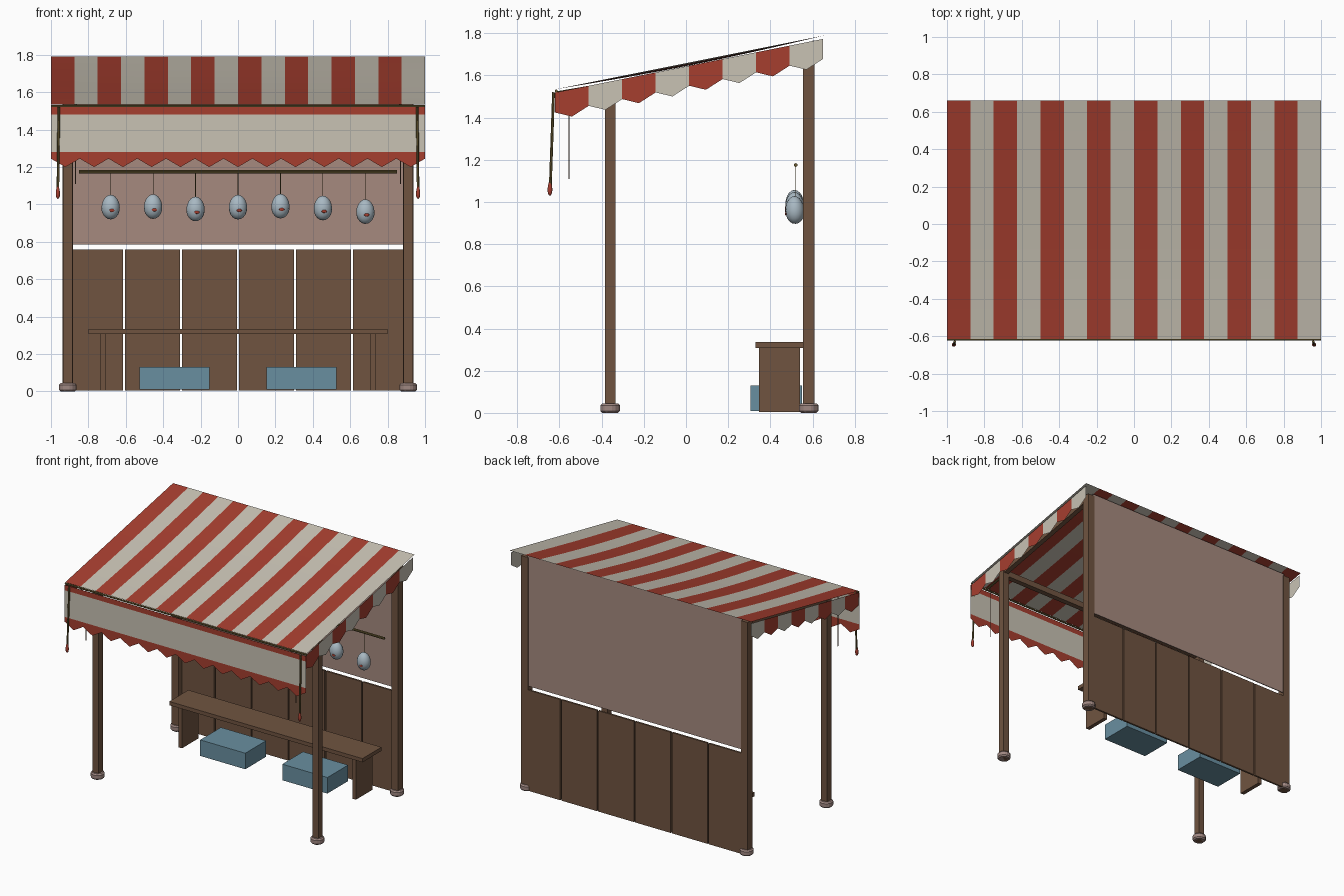
import bpy, bmesh, math
from mathutils import Vector

cube = bpy.data.objects.get("Cube")
if cube:
    bpy.data.objects.remove(cube, do_unlink=True)


def material(name, *srgb):
    lin = [(c / 255 / 12.92) if c < 11 else ((c / 255 + 0.055) / 1.055) ** 2.4 for c in srgb] + [1]
    m = bpy.data.materials.new(name)
    m.use_nodes = True
    m.diffuse_color = lin
    m.node_tree.nodes["Principled BSDF"].inputs["Base Color"].default_value = lin
    return m


RED = material("red canvas", 166, 62, 47)
CREAM = material("cream canvas", 200, 194, 180)
WOOD = material("brown wood", 112, 84, 64)
CLOTH = material("dusty pink cloth", 166, 138, 127)
STONE = material("pinkish stone", 160, 136, 130)
BAMBOO = material("olive bamboo", 104, 90, 50)
BLUE = material("blue crate", 105, 143, 160)
SHELL = material("pale grey", 168, 184, 194)


def finish(name, bm, mats, smooth=False):
    mesh = bpy.data.meshes.new(name)
    bm.to_mesh(mesh)
    bm.free()
    for m in mats:
        mesh.materials.append(m)
    if smooth:
        for p in mesh.polygons:
            p.use_smooth = True
    obj = bpy.data.objects.new(name, mesh)
    bpy.context.collection.objects.link(obj)
    return obj


def box(name, x, y, z, mat):
    """Box from (low, high) ranges."""
    bm = bmesh.new()
    bmesh.ops.create_cube(bm, size=1)
    for v in bm.verts:
        v.co = [r[0] + (c + 0.5) * (r[1] - r[0]) for c, r in zip(v.co, (x, y, z))]
    return finish(name, bm, [mat])


def rod(name, a, b, radius, mat, sides=8, turn=0.0):
    """Straight bar between two points; four sides make a square beam."""
    a, b = Vector(a), Vector(b)
    bm = bmesh.new()
    bmesh.ops.create_cone(bm, cap_ends=True, segments=sides, radius1=radius,
                          radius2=radius, depth=(b - a).length)
    for v in bm.verts:
        s, c = math.sin(turn), math.cos(turn)
        v.co = (v.co.x * c - v.co.y * s, v.co.x * s + v.co.y * c, v.co.z)
    obj = finish(name, bm, [mat])
    obj.rotation_euler = (b - a).to_track_quat('Z', 'Y').to_euler()
    obj.location = (a + b) / 2
    return obj


def panels(name, faces, mats):
    """Flat canvas from (material index, points) pairs."""
    bm = bmesh.new()
    for index, pts in faces:
        bm.faces.new([bm.verts.new(p) for p in pts]).material_index = index
    bmesh.ops.remove_doubles(bm, verts=bm.verts, dist=0.0001)
    return finish(name, bm, mats)


def ball(name, loc, scale, mat, tilt=0.0, taper=0.0):
    bm = bmesh.new()
    bmesh.ops.create_uvsphere(bm, u_segments=16, v_segments=10, radius=1)
    for v in bm.verts:
        k = 1 - taper * v.co.z
        v.co = (v.co.x * scale[0] * k, v.co.y * scale[1] * k, v.co.z * scale[2])
    obj = finish(name, bm, [mat], True)
    obj.location = loc
    obj.rotation_euler = (tilt, 0, 0)
    return obj


FRONT, BACK = -0.615, 0.66


def roof_z(y):
    return 1.535 + 0.2 * (y - FRONT)


# Striped, slightly sagging roof
bm = bmesh.new()
bmesh.ops.create_grid(bm, x_segments=16, y_segments=8, size=1)
for f in bm.faces:
    f.material_index = int((f.calc_center_median().x + 1) * 8) % 2
for v in bm.verts:
    x, t = v.co.x, (v.co.y + 1) / 2
    y = FRONT + t * (BACK - FRONT)
    v.co = (x, y, roof_z(y) - 0.014 * math.sin(math.pi * t) * (1 - x ** 4))
finish("roof_canvas", bm, [RED, CREAM])

# Scalloped side flaps
for side, x in (("left", 0.995), ("right", -0.995)):
    faces = []
    step = 1.27 / 8
    for i in range(8):
        y0 = -0.62 + i * step
        y1, ym = y0 + step, y0 + step / 2
        top = lambda y: roof_z(y) - 0.015
        faces.append((i % 2, [(x, y0, top(y0)), (x, y0, top(y0) - 0.095),
                              (x, ym, top(ym) - 0.13), (x, y1, top(y1) - 0.095),
                              (x, y1, top(y1))]))
    panels(side + "_flap", faces, [RED, CREAM])

# Front flap with a red band above and a pointed red hem below
faces, count, y = [], 13, -0.625
for i in range(count):
    x0, x1 = -1 + 2 * i / count, -1 + 2 * (i + 1) / count
    for index, high, low in ((0, 1.52, 1.48), (1, 1.48, 1.28)):
        faces.append((index, [(x0, y, high), (x0, y, low), (x1, y, low), (x1, y, high)]))
    faces.append((0, [(x0, y, 1.28), (x0, y, 1.245), ((x0 + x1) / 2, y, 1.2),
                      (x1, y, 1.245), (x1, y, 1.28)]))
panels("front_flap", faces, [RED, CREAM])
rod("front_pole", (-1, -0.615, 1.526), (1, -0.615, 1.526), 0.007, BAMBOO)

# Posts, stone feet, rafters and hanging cords on both sides
for side, s in (("left", 1), ("right", -1)):
    for end, y, half in (("front", -0.36, 0.025), ("back", 0.582, 0.028)):
        x = 0.91 * s
        box(f"{end}_{side}_post", (x - half, x + half), (y - half, y + half),
            (0, roof_z(y) - 0.025), WOOD)
        foot = rod(f"{end}_{side}_foot", (x, y, 0), (x, y, 0.045), 0.05, STONE, 8, math.pi / 8)
        bevel = foot.modifiers.new("Bevel", 'BEVEL')
        bevel.width, bevel.segments = 0.009, 1
    rod(side + "_rafter", (0.91 * s, -0.36, roof_z(-0.36) - 0.05),
        (0.91 * s, 0.58, roof_z(0.58) - 0.05), 0.026, WOOD, 4, math.pi / 4)
    rod(side + "_awning_arm", (0.87 * s, -0.61, 1.517), (0.87 * s, -0.36, 1.56), 0.008, BAMBOO)
    rod(side + "_thin_cord", (0.87 * s, -0.555, 1.11), (0.87 * s, -0.555, 1.525), 0.003, WOOD, 6)
    rod(side + "_cord", (0.958 * s, -0.628, 1.52), (0.963 * s, -0.643, 1.08), 0.007, BAMBOO, 6)
    ball(side + "_tassel", (0.963 * s, -0.645, 1.065), (0.011, 0.011, 0.035), RED, 0, 0.25)

box("front_beam", (-0.89, 0.89), (-0.38, -0.34), (1.505, 1.55), WOOD)
box("back_beam", (-0.89, 0.89), (0.565, 0.597), (1.69, 1.73), WOOD)

# Back wall: six boards below, cloth above
pitch = 0.305
for i in range(6):
    x0 = -0.915 + i * pitch
    box(f"wall_board_{i + 1}", (x0 + 0.005, x0 + pitch - 0.005), (0.596, 0.61), (0.004, 0.758), WOOD)
box("wall_cloth", (-0.89, 0.89), (0.6, 0.606), (0.785, 1.765), CLOTH)

# Bench with two slab legs and crates underneath
box("bench_top", (-0.8, 0.8), (0.33, 0.555), (0.307, 0.335), WOOD)
for side, s in (("left", 1), ("right", -1)):
    box(side + "_bench_leg", sorted((0.705 * s, 0.735 * s)), (0.345, 0.54), (0.004, 0.307), WOOD)
    c = 0.34 * s
    box(side + "_crate", (c - 0.187, c + 0.187), (0.305, 0.55), (0.01, 0.13), BLUE)

# Row of hanging ornaments, each with a small red mark
rod("ornament_pole", (-0.85, 0.52, 1.175), (0.85, 0.52, 1.175), 0.009, BAMBOO)
for i, drop in enumerate((0, 0.003, -0.01, 0, 0.005, -0.005, -0.024)):
    x, z = (i - 3) * 0.227, 0.986 + drop
    rod(f"ornament_string_{i + 1}", (x, 0.52, z + 0.06), (x, 0.52, 1.175), 0.002, BAMBOO, 6)
    ball(f"ornament_{i + 1}", (x, 0.516, z), (0.049, 0.045, 0.066), SHELL, 0.05, 0.06)
    ball(f"ornament_mark_{i + 1}", (x + 0.007, 0.473, z - 0.018), (0.014, 0.004, 0.008), RED)
